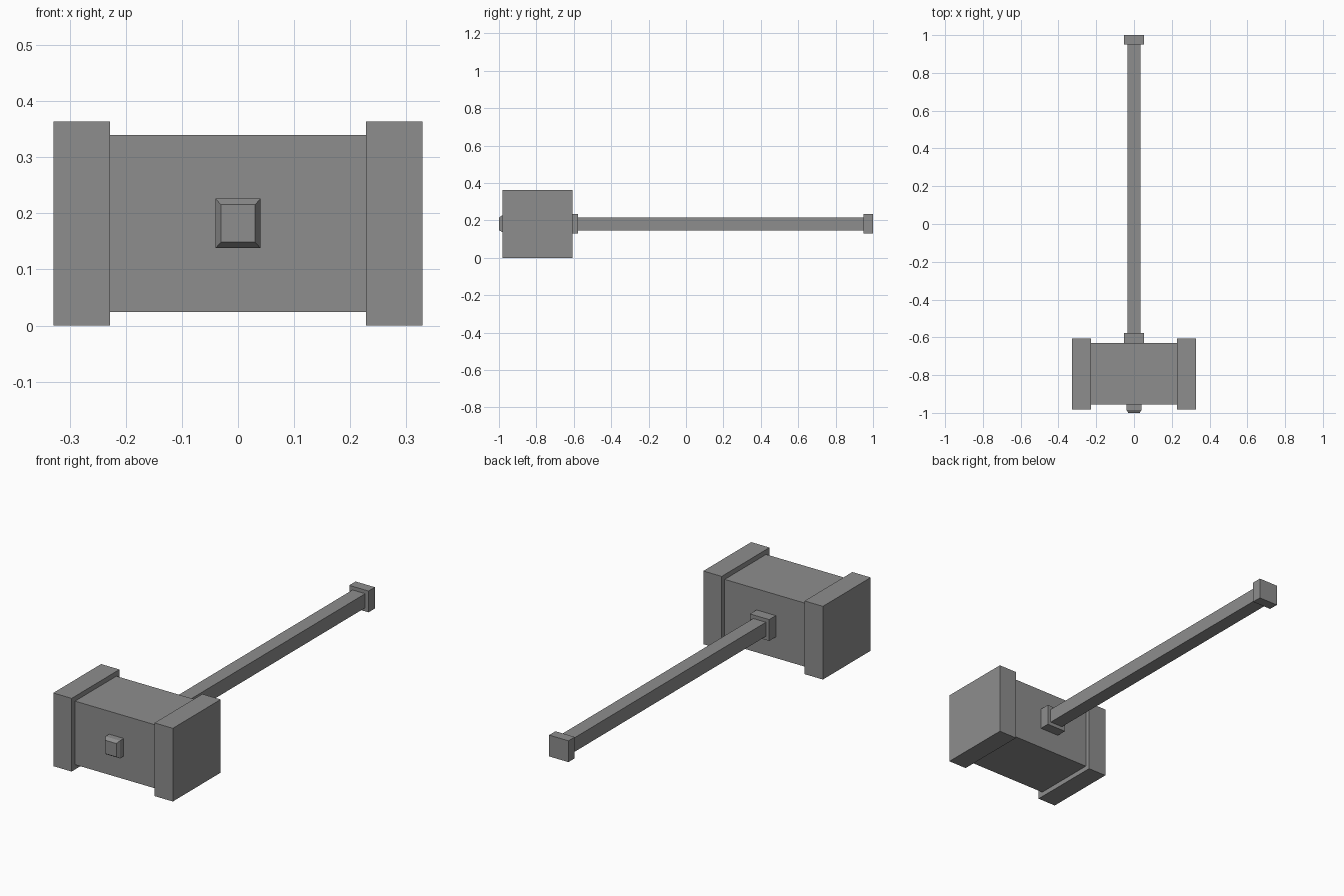
import bpy
import bmesh

cube = bpy.data.objects.get("Cube")
if cube:
    bpy.data.objects.remove(cube, do_unlink=True)

# Single flat grey
grey = bpy.data.materials.new("stone_grey")
grey.use_nodes = True
colour = (0.27, 0.27, 0.27, 1)
grey.diffuse_color = colour
grey.node_tree.nodes["Principled BSDF"].inputs["Base Color"].default_value = colour

MID_Z = 0.182  # height of the handle axis


def block(name, x, y, half_z, taper=None):
    """Box spanning x and y ranges, centred on the handle axis in z.
    taper = (depth, scale x, scale z) narrows the front end."""
    bm = bmesh.new()
    bmesh.ops.create_cube(bm, size=1)
    for v in bm.verts:
        v.co.x = x[0] if v.co.x < 0 else x[1]
        v.co.y = y[0] if v.co.y < 0 else y[1]
        v.co.z = MID_Z + (half_z if v.co.z > 0 else -half_z)
    if taper:
        depth, sx, sz = taper
        bm.faces.ensure_lookup_table()
        front = min(bm.faces, key=lambda f: f.calc_center_median().y)
        bmesh.ops.translate(bm, verts=front.verts, vec=(0, depth, 0))
        tip = bmesh.ops.extrude_discrete_faces(bm, faces=[front])["faces"][0]
        for v in tip.verts:
            v.co.x *= sx
            v.co.y -= depth
            v.co.z = MID_Z + (v.co.z - MID_Z) * sz
    bmesh.ops.recalc_face_normals(bm, faces=bm.faces)
    mesh = bpy.data.meshes.new(name)
    bm.to_mesh(mesh)
    bm.free()
    mesh.materials.append(grey)
    obj = bpy.data.objects.new(name, mesh)
    bpy.context.collection.objects.link(obj)
    return obj


# Head with a heavier cap on each striking end
block("head_core", (-0.228, 0.228), (-0.955, -0.63), 0.158)
block("left_cap", (0.228, 0.329), (-0.982, -0.606), 0.182)
block("right_cap", (-0.329, -0.228), (-0.982, -0.606), 0.182)

# Handle, its collar and its pommel
block("handle", (-0.035, 0.035), (-0.63, 0.955), 0.035)
block("collar", (-0.053, 0.053), (-0.63, -0.578), 0.053)
block("pommel", (-0.053, 0.053), (0.95, 1.0), 0.053)

# Handle tip showing through the front of the head
block("handle_peg", (-0.04, 0.04), (-1.0, -0.955), 0.044, taper=(0.016, 0.76, 0.76))
